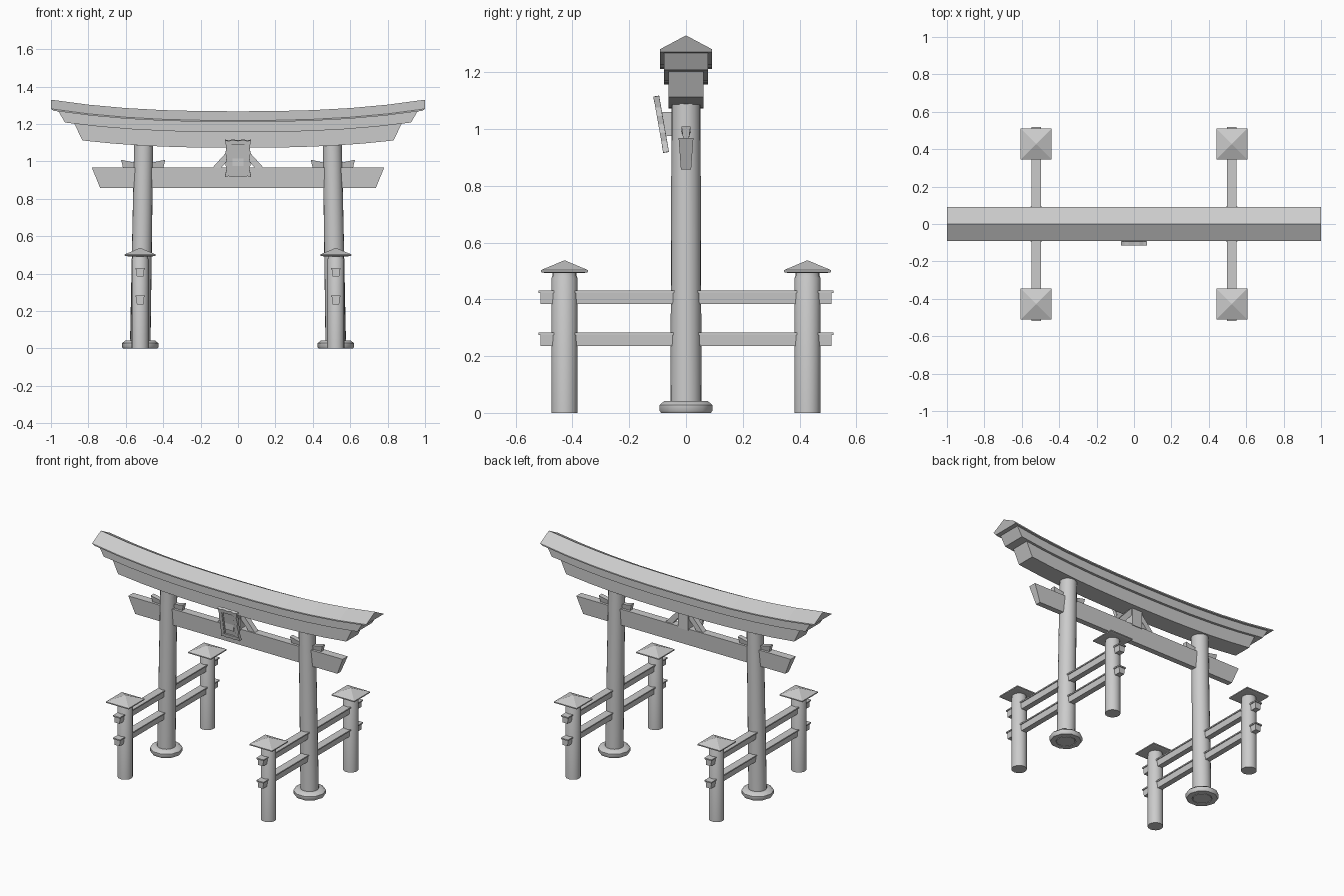
import bpy, bmesh, math
from mathutils import Matrix, Vector

if "Cube" in bpy.data.objects:
    bpy.data.objects.remove(bpy.data.objects["Cube"])


def make(name, verts, faces, smooth=False):
    me = bpy.data.meshes.new(name)
    me.from_pydata(verts, [], faces)
    bm = bmesh.new()
    bm.from_mesh(me)
    bmesh.ops.recalc_face_normals(bm, faces=bm.faces)
    bm.to_mesh(me)
    bm.free()
    ob = bpy.data.objects.new(name, me)
    bpy.context.collection.objects.link(ob)
    if smooth:
        bpy.ops.object.select_all(action='DESELECT')
        ob.select_set(True)
        bpy.context.view_layer.objects.active = ob
        bpy.ops.object.shade_smooth_by_angle(angle=math.radians(40))
    return ob


def loft(name, rings, caps=True, smooth=False, loop=False):
    """Skin a list of equal-length closed rings."""
    n, m = len(rings[0]), len(rings)
    verts = [v for r in rings for v in r]
    faces = []
    for i in range(m if loop else m - 1):
        a, b = i * n, (i + 1) % m * n
        faces += [(a + j, a + (j + 1) % n, b + (j + 1) % n, b + j) for j in range(n)]
    if caps and not loop:
        faces += [tuple(range(n)), tuple(range((m - 1) * n, m * n))]
    return make(name, verts, faces, smooth)


def lathe(name, x, y, profile, sides, lean=0, loop=False):
    rings = [[(x + lean * z + r * math.cos(2 * math.pi * k / sides),
               y + r * math.sin(2 * math.pi * k / sides), z) for k in range(sides)]
             for r, z in profile]
    return loft(name, rings, smooth=True, loop=loop)


def prism(name, outline, y0, y1, matrix=None):
    """Extrude an x-z outline along y."""
    ob = loft(name, [[(x, y, z) for x, z in outline] for y in (y0, y1)])
    if matrix:
        ob.data.transform(matrix)
    return ob


def rect(x0, x1, z0, z1):
    return [(x0, z0), (x1, z0), (x1, z1), (x0, z1)]


# curved top beams: each section corner is (y, z at middle, x at end)
def curved_beam(name, section):
    ts = [-1, -.8, -.6, -.4, -.2, 0, .2, .4, .6, .8, 1]
    loft(name, [[(t * e, y, z + .062 * abs(t * e) ** 2.5) for y, z, e in section] for t in ts])


curved_beam("roof_beam", [(0, 1.268, 1), (.092, 1.219, 1), (.092, 1.211, .985),
                          (-.092, 1.211, .985), (-.092, 1.219, 1)])
curved_beam("upper_lintel", [(.077, 1.212, .96), (.077, 1.157, .925),
                             (-.077, 1.157, .925), (-.077, 1.212, .96)])
curved_beam("lower_lintel", [(.061, 1.158, .875), (.061, 1.073, .832),
                             (-.061, 1.073, .832), (-.061, 1.158, .875)])

# straight tie beam, narrower underneath
loft("tie_beam", [[(s * .782, -.026, .968), (s * .782, .026, .968),
                   (s * .737, .018, .858), (s * .737, -.018, .858)] for s in (-1, 1)])

# each side: pillar, base, wedges, rails, small posts with caps
for s, side in ((-1, "left"), (1, "right")):
    cx = s * .523
    lathe(side + "_pillar", cx, 0, [(.055, 0), (.051, 1.1)], 20, lean=-s * .017)
    lathe(side + "_base", cx, 0, [(.06, 0), (.092, 0), (.098, .008), (.098, .028),
                                  (.08, .042), (.05, .042)], 10, loop=True)
    px = s * .507
    for d in (-1, 1):
        loft(side + "_wedge", [[(px + d * a, -.016, zt), (px + d * a, .016, zt),
                                (px + d * b, .01, .966), (px + d * b, -.01, .966)]
                               for a, b, zt in ((.03, .03, .99), (.118, .108, 1.009))])
    for z in (.236, .384):
        loft(side + "_rail", [[(cx - .018, y, z), (cx + .018, y, z),
                               (cx + .021, y, z + .04), (cx - .021, y, z + .04)]
                              for y in (-.512, .512)])
        prism(side + "_rail_cap", rect(cx - .026, cx + .026, z + .039, z + .047), -.519, .519)
    for d in (-1, 1):
        cy = d * .428
        lathe(side + "_small_post", cx, cy, [(.046, 0), (.046, .475), (.043, .482), (.043, .5)], 16)
        # hipped cap with bevelled eaves
        rings = [[(cx + h * a, cy + h * b, z) for a, b in ((-1, -1), (1, -1), (1, 1), (-1, 1))]
                 for h, z in ((.068, .493), (.083, .496), (.083, .503), (.002, .537))]
        loft(side + "_post_cap", rings)

# centre strut and diagonal braces
prism("centre_strut", rect(-.036, .036, .96, 1.08), -.03, .03)
for s in (-1, 1):
    prism("brace", [(s * .137, .966), (s * .09, .966), (s * .02, 1.045), (s * .02, 1.095)], -.018, .018)
prism("plaque_bracket", rect(-.03, .03, .975, 1.06), -.09, -.02)

# leaning framed plaque
tilt = Matrix.Translation((0, -.087, 1.017)) @ Matrix.Rotation(math.radians(10), 4, 'X')
prism("plaque_panel", rect(-.056, .056, -.085, .085), -.003, .010, tilt)
wave = [(-.07, .100), (-.05, .095), (-.03, .101), (0, .096), (.03, .101), (.05, .095), (.07, .100)]
for s in (-1, 1):
    prism("plaque_frame_end", [(x, s * z) for x, z in wave] + [(.056, s * .076), (-.056, s * .076)],
          -.011, .010, tilt)
    prism("plaque_frame_side", [(s * .07, .1), (s * .062, .06), (s * .067, .03), (s * .062, 0),
                                (s * .067, -.03), (s * .062, -.06), (s * .07, -.1),
                                (s * .042, -.078), (s * .042, .078)], -.0105, .0095, tilt)
    prism("plaque_inner_rim", rect(s * .036, s * .043, -.077, .077), -.007, .004, tilt)
